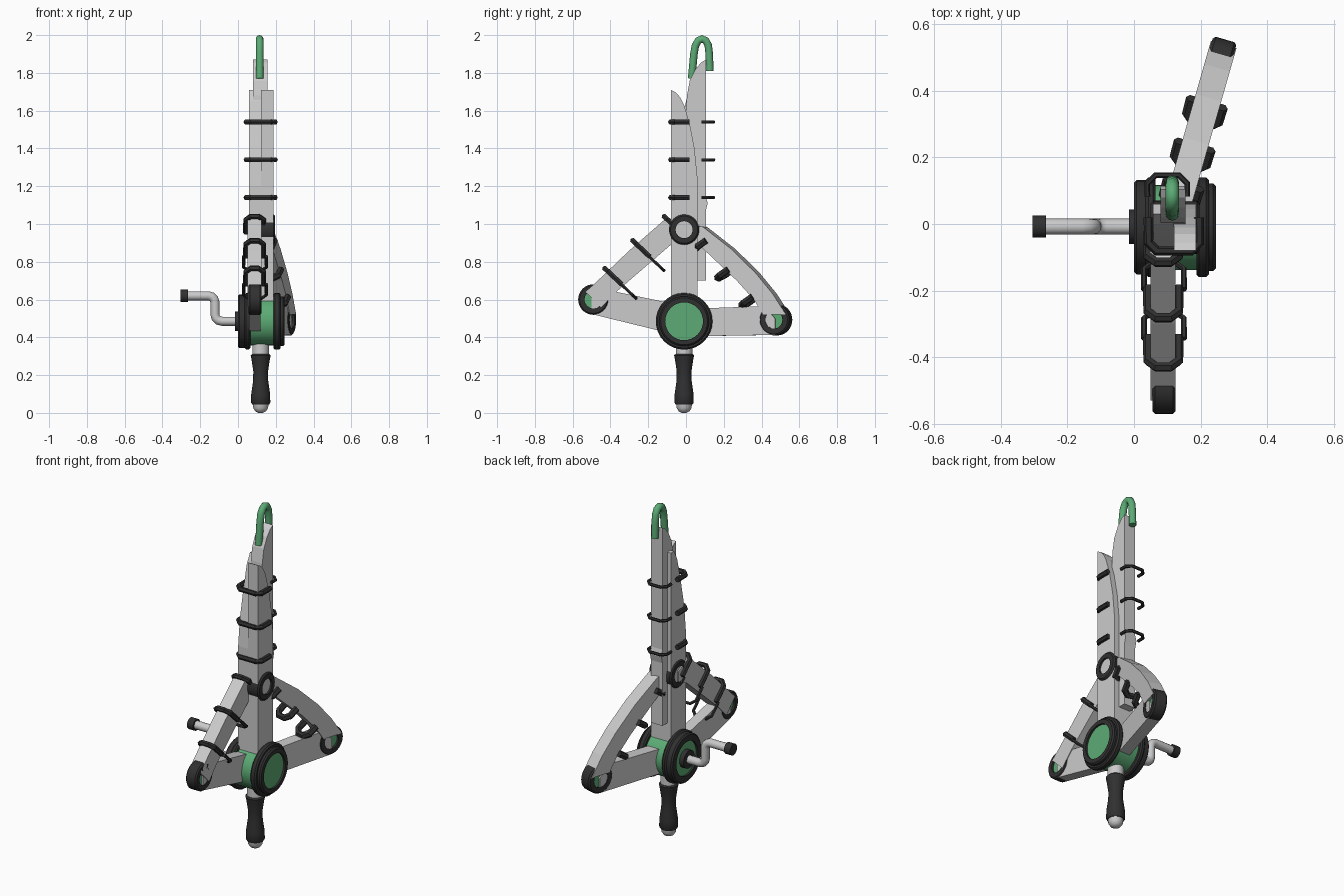
import bpy, bmesh, math
from mathutils import Matrix, Vector

if "Cube" in bpy.data.objects:
    bpy.data.objects.remove(bpy.data.objects["Cube"])

def material(name, col):
    m = bpy.data.materials.new(name)
    m.diffuse_color = (*col, 1)
    m.use_nodes = True
    m.node_tree.nodes["Principled BSDF"].inputs["Base Color"].default_value = m.diffuse_color
    return m

GREEN = material("green", (0.107, 0.407, 0.178))
BLACK = material("black", (0.03, 0.03, 0.03))
IDENT = Matrix.Identity(4)
TO_X = Matrix.Rotation(math.pi / 2, 4, 'Y')
# the rear arm swings sideways about the vertical axis
SWING = math.radians(16)
REAR = Matrix.Translation((0.115, 0, 0)) @ Matrix.Rotation(-SWING, 4, 'Z')
K = 1 / math.cos(SWING)

def finish(name, bm, mat=None, mtx=IDENT, smooth=False):
    bmesh.ops.recalc_face_normals(bm, faces=bm.faces)
    me = bpy.data.meshes.new(name)
    bm.to_mesh(me)
    bm.free()
    me.transform(mtx)
    ob = bpy.data.objects.new(name, me)
    bpy.context.collection.objects.link(ob)
    if mat:
        me.materials.append(mat)
    if smooth:
        bpy.ops.object.select_all(action='DESELECT')
        ob.select_set(True)
        bpy.context.view_layer.objects.active = ob
        bpy.ops.object.shade_smooth_by_angle(angle=math.radians(35))
    return ob

def plate(name, yz, x0, x1, mtx=IDENT):
    """Flat plate: a y-z outline pushed out along x."""
    bm = bmesh.new()
    f = bm.faces.new([bm.verts.new((x0, y, z)) for y, z in yz])
    new = bmesh.ops.extrude_face_region(bm, geom=[f])['geom']
    bmesh.ops.translate(bm, vec=(x1 - x0, 0, 0),
                        verts=[v for v in new if isinstance(v, bmesh.types.BMVert)])
    return finish(name, bm, None, mtx)

def lathe(name, prof, mat=None, mtx=IDENT, seg=32, closed=False):
    """Spin an (r, h) profile round the local z axis."""
    bm = bmesh.new()
    rings = [[bm.verts.new((r * math.cos(a), r * math.sin(a), h))
              for a in (2 * math.pi * i / seg for i in range(seg))] for r, h in prof]
    n = len(rings)
    for j in range(n if closed else n - 1):
        a, b = rings[j], rings[(j + 1) % n]
        for i in range(seg):
            k = (i + 1) % seg
            bm.faces.new((a[i], a[k], b[k], b[i]))
    if not closed:
        bm.faces.new(rings[0])
        bm.faces.new(rings[-1])
    return finish(name, bm, mat, mtx, True)

def wheel(name, y, z, x0, x1, r, rin, mtx=IDENT, inset=0.012):
    """Black rim with a recessed green disc, axle along x."""
    m = mtx @ Matrix.Translation((0, y, z)) @ TO_X
    c = 0.008
    lathe(name + "_rim", [(rin, x0), (r - c, x0), (r, x0 + c), (r, x1 - c), (r - c, x1), (rin, x1)],
          BLACK, m, closed=True)
    lathe(name + "_disc", [(rin + .003, x0 + inset), (rin + .003, x1 - inset)], GREEN, m)

def tube(name, pts, r, mat=None, res=2, smooth=True):
    cu = bpy.data.curves.new(name, 'CURVE')
    cu.dimensions = '3D'
    cu.bevel_depth = r
    cu.bevel_resolution = res
    cu.use_fill_caps = True
    s = cu.splines.new('POLY')
    s.points.add(len(pts) - 1)
    for p, q in zip(s.points, pts):
        p.co = (*q, 1)
    s.use_smooth = smooth
    ob = bpy.data.objects.new(name, cu)
    bpy.context.collection.objects.link(ob)
    if mat:
        cu.materials.append(mat)

def clamp(name, base, out, xc, half, depth, r, mtx=IDENT):
    """U-shaped clip: closed end at base, legs running opposite to 'out'."""
    o = Vector((0, *out)).normalized()
    b = Vector((xc, *base))
    c = min(0.025, depth * .4)
    uv = [(-half, -depth), (-half, -c), (-half + c, 0), (half - c, 0), (half, -c), (half, -depth)]
    tube(name, [mtx @ (b + Vector((u, 0, 0)) + o * v) for u, v in uv], r, BLACK, 1, False)

# handle
H = Matrix.Translation((0.12, -0.01, 0))
lathe("grip", [(.045, .045), (.051, .055), (.05, .1), (.04, .17), (.039, .22), (.048, .28),
               (.053, .305), (.045, .312)], BLACK, H)
lathe("pommel", [(.012, 0), (.028, .008), (.039, .025), (.042, .05)], None, H)
lathe("neck", [(.044, .3), (.044, .4)], None, H)

# reel drum
lathe("drum_core", [(.128, .03), (.128, .2)], GREEN, Matrix.Translation((0, -.01, .485)) @ TO_X)
wheel("left_flange", -.01, .485, 0, .045, .142, .1)
wheel("left_inner_flange", -.01, .485, .035, .065, .15, .1)
wheel("right_inner_flange", -.01, .485, .188, .225, .15, .1)
wheel("right_flange", -.01, .485, .215, .246, .132, .1)

# crank
lathe("crank_hub", [(.052, -.015), (.052, .02)], BLACK, Matrix.Translation((0, -.008, .485)) @ TO_X)
tube("crank", [(x, -.008, z) for x, z in [(.01, .485), (-.085, .485), (-.105, .49), (-.117, .502),
     (-.122, .52), (-.122, .585), (-.127, .603), (-.139, .615), (-.157, .62), (-.29, .62)]],
     .024, None, 4)
lathe("crank_cap", [(.033, -.305), (.033, -.265)], BLACK, Matrix.Translation((0, -.008, .62)) @ TO_X)

# upright blades
plate("right_blade", [(-.08, 1.71), (-.055, 1.697), (-.03, 1.67), (-.01, 1.63), (.02, 1.53),
      (.045, 1.4), (.06, 1.25), (.06, .5), (-.08, .5)], .121, .187)
plate("left_blade", [(.06, 1.71), (.03, 1.71), (0, 1.65), (-.035, 1.5), (-.065, 1.35),
      (-.08, 1.2), (-.08, .5), (.06, .5)], .057, .121)
plate("rear_blade", [(.105, 1.87), (.08, 1.855), (.05, 1.82), (.02, 1.76), (.005, 1.68), (.0, 1.6),
      (.0, .7), (.105, .7), (.105, 1.07), (.115, 1.11), (.105, 1.15)], .08, .155)
for i, z in enumerate((1.14, 1.34, 1.54)):
    clamp(f"blade_strap_{i}", (-.081, z), (-1, 0), .12, .076, .1, .015)
    clamp(f"blade_ring_{i}", (.147, z), (1, 0), .1, .06, .065, .009)

# top hook
tube("hook", [(.115, y, z) for y, z in [(.03, 1.77), (.042, 1.9), (.05, 1.945), (.065, 1.971),
     (.085, 1.98), (.105, 1.971), (.118, 1.945), (.123, 1.9), (.126, 1.81)]], .02, GREEN, 4)

# front arm
plate("front_arm_upper", [(-.1, 1.035), (-.3, .86), (-.53, .64), (-.45, .56), (-.37, .64),
      (-.08, .89), (0, .93), (0, .99)], .05, .125)
plate("front_arm_lower", [(-.5, .67), (-.39, .645), (-.1, .585), (0, .55), (0, .42), (-.14, .435),
      (-.5, .523)], .057, .12)
wheel("front_arm_wheel", -.49, .6, .055, .125, .081, .047)
wheel("top_pivot", -.01, .97, .05, .197, .08, .045)
for i, (y, z) in enumerate(((-.43, .765), (-.282, .912), (-.115, 1.04))):
    clamp(f"front_arm_strap_{i}", (y, z), (-.7, .66), .088, .046, .125, .015)
    if i < 2:
        clamp(f"front_arm_ring_{i}", (y + .165, z - .158), (.7, -.66), .09, .06, .11, .009)

# rear arm, swung outward
plate("rear_arm_upper", [(y * K, z) for y, z in [(.0, 1.0), (.1, .985), (.25, .868), (.38, .74),
      (.47, .63), (.54, .52), (.42, .52), (.37, .6), (.28, .7), (.1, .87), (.0, .93)]], -.04, .04, REAR)
plate("rear_arm_lower", [(y * K, z) for y, z in [(0, .55), (.42, .565), (.48, .5), (.48, .413),
      (.0, .405)]], -.034, .034, REAR)
wheel("rear_arm_wheel", .475 * K, .493, -.037, .037, .083, .047, REAR)
for i, (y, z) in enumerate(((.055, .868), (.172, .715), (.3, .57))):
    clamp(f"rear_arm_clip_{i}", (y * K, z), (-.82, -.55), 0, .046, .08, .019, REAR)
